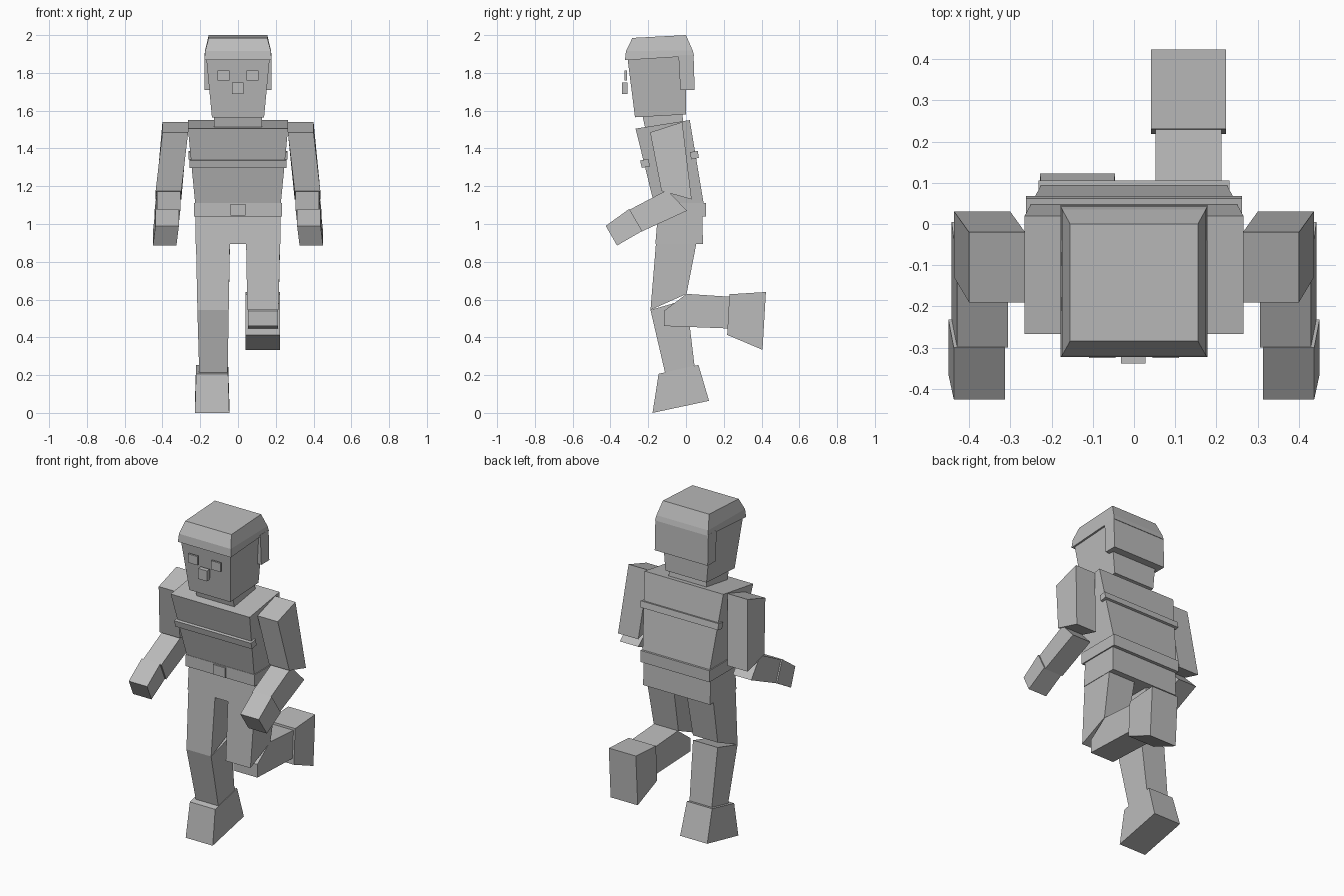
import bpy

# Remove only the default cube
default_cube = bpy.data.objects.get("Cube")
if default_cube:
    bpy.data.objects.remove(default_cube, do_unlink=True)

# Single plain grey material
grey = bpy.data.materials.new("plain_grey")
grey.use_nodes = True
grey_colour = (0.5, 0.5, 0.5, 1)
grey.diffuse_color = grey_colour
grey.node_tree.nodes["Principled BSDF"].inputs["Base Color"].default_value = grey_colour


def block(name, profile, half, centre=(0, 0)):
    """Low-poly block from a side profile of (y, z) corners.

    The first two corners form the top edge and the rest the bottom edge;
    half and centre give the x half width and x centre at top and bottom.
    """
    count = len(profile)
    verts = []
    for side in (-1, 1):
        for index, (y, z) in enumerate(profile):
            end = 0 if index < 2 else 1
            verts.append((centre[end] + side * half[end], y, z))
    near = list(range(count))
    far = [index + count for index in near]
    faces = [near, far[::-1]]
    for index in near:
        following = (index + 1) % count
        faces.append((near[following], near[index], far[index], far[following]))
    mesh = bpy.data.meshes.new(name)
    mesh.from_pydata(verts, [], faces)
    mesh.materials.append(grey)
    mesh.validate()
    mesh.update()
    part = bpy.data.objects.new(name, mesh)
    bpy.context.scene.collection.objects.link(part)
    return part


def plate(name, y_range, z_range, half, x=0):
    """Upright rectangular block given by its y and z extents."""
    front, back = y_range
    bottom, top = z_range
    corners = [(front, top), (back, top), (back, bottom), (front, bottom)]
    return block(name, corners, (half, half), (x, x))


# Head and neck
block("head", [(-.31, 1.88), (0, 1.9), (0, 1.58), (-.27, 1.565)], (.168, .138))
block("neck", [(-.23, 1.57), (-.02, 1.59), (-.01, 1.5), (-.21, 1.48)], (.127, .127))

# Hair: bevelled crown, band around the brow, slab down the back
block("hair_crown", [(-.284, 1.985), (0, 2), (.035, 1.92), (-.318, 1.915)], (.155, .174))
block("hair_band", [(-.318, 1.915), (.035, 1.92), (.043, 1.89), (-.323, 1.867)], (.174, .178))
block("hair_back", [(-.04, 1.895), (.04, 1.895), (.046, 1.71), (-.03, 1.71)], (.178, .178))

# Face
for side, label in ((-1, "right"), (1, "left")):
    plate(label + "_eye", (-.325, -.313), (1.76, 1.813), .032, side * .077)
plate("nose", (-.338, -.31), (1.687, 1.75), .03, -.002)

# Torso with chest and back straps
block("torso", [(-.267, 1.505), (.02, 1.55), (.095, 1.1), (-.165, 1.09)], (.265, .225))
block("chest_strap", [(-.243, 1.336), (-.2, 1.345), (-.19, 1.306), (-.234, 1.297)], (.258, .258))
block("back_strap", [(.02, 1.38), (.062, 1.387), (.068, 1.35), (.028, 1.342)], (.262, .262))

# Belt, buckle and hips
plate("belt", (-.172, .106), (1.04, 1.11), .232)
plate("belt_buckle", (-.182, -.16), (1.045, 1.105), .04)
block("hips", [(-.15, 1.04), (.086, 1.04), (.09, .895), (-.162, .895)], (.225, .225))

# Arms, the same on both sides and leaning outward
for side, label in ((-1, "right"), (1, "left")):
    block(label + "_upper_arm",
          [(-.19, 1.485), (-.02, 1.54), (.03, 1.13), (-.13, 1.175)],
          (.068, .068), (side * .332, side * .368))
    block(label + "_forearm",
          [(-.3, 1.075), (-.1, 1.18), (.005, 1.07), (-.235, .96)],
          (.062, .062), (side * .367, side * .38))
    block(label + "_hand",
          [(-.425, .99), (-.3, 1.08), (-.232, .963), (-.365, .886)],
          (.062, .062), (side * .375, side * .388))

# Thighs, alike on both sides
for side, label in ((-1, "right"), (1, "left")):
    block(label + "_thigh",
          [(-.148, 1.03), (.072, .985), (.003, .63), (-.188, .545)],
          (.092, .083), (side * .133, side * .132))

# Standing right leg
block("right_shin", [(-.188, .545), (.003, .6), (.045, .25), (-.108, .2)],
      (.083, .075), (-.132, -.13))
block("right_foot", [(-.145, .207), (.066, .254), (.122, .064), (-.177, 0)],
      (.085, .091), (-.137, -.137))

# Left leg bent back at the knee
block("left_shin", [(.003, .63), (.23, .615), (.225, .447), (-.117, .46), (-.117, .54)],
      (.08, .08), (.132, .132))
block("left_foot", [(.23, .628), (.423, .64), (.405, .334), (.218, .413)],
      (.091, .091), (.132, .132))
